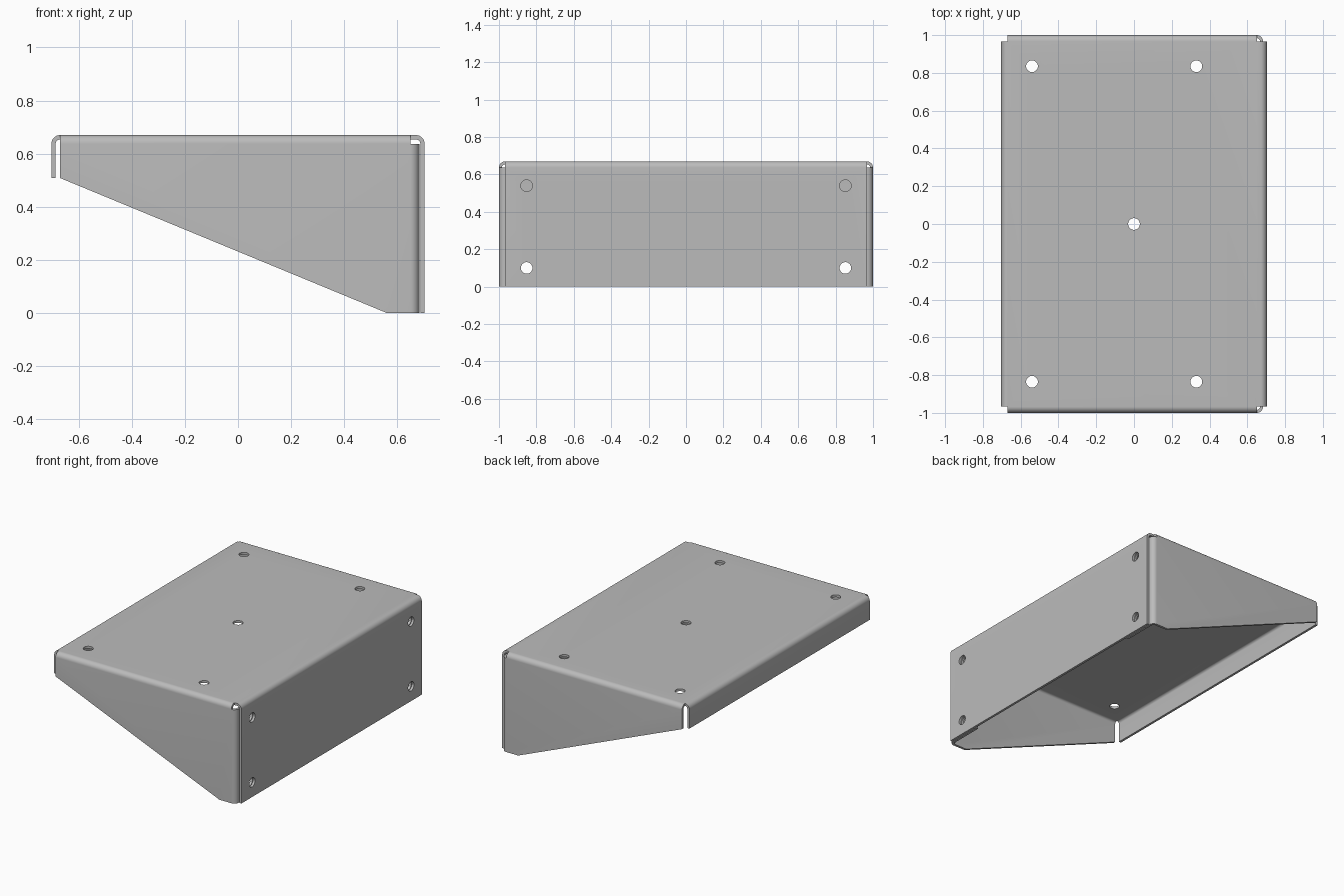
import bpy, bmesh
from math import cos, sin, pi
from mathutils import Matrix, Vector

if "Cube" in bpy.data.objects:
    bpy.data.objects.remove(bpy.data.objects["Cube"])

T = 0.016                      # sheet thickness
R = 0.033                      # outer bend radius
X, Y, H = 0.703, 1.0, 0.67     # half width, half depth, height
LEFT, RIGHT = R - X, X - R     # ends of the flat top along x
WALL_END = 0.65                # where the side walls start their corner bend
LIP = 0.508                    # lower edge of the short lip


def arc(cx, cy, start, end, steps=8):
    return [(cx + R * cos(start + (end - start) * i / steps),
             cy + R * sin(start + (end - start) * i / steps)) for i in range(steps + 1)]


def sweep(bm, profile, place, a, b):
    """Extrude a 2D profile from a to b; place maps (u, v, w) to a point."""
    rows = [[bm.verts.new(place(u, v, w)) for u, v in profile] for w in (a, b)]
    for i in range(len(profile) - 1):
        bm.faces.new((rows[0][i], rows[0][i + 1], rows[1][i + 1], rows[1][i]))


bm = bmesh.new()

# Side walls hanging from the top edges, trimmed to a slope
wall = arc(Y - R, H - R, pi / 2, 0) + [(Y, 0)]
tab = arc(WALL_END, Y - R, pi / 2, 0) + [(WALL_END + R, 0.74)]
for s in (-1, 1):
    sweep(bm, wall, lambda u, v, w: (w, s * u, v), LEFT, WALL_END)
slope = Vector((LIP, 0, 0.56 - LEFT))
bmesh.ops.bisect_plane(bm, geom=bm.verts[:] + bm.edges[:] + bm.faces[:],
                       plane_co=(0.56, 0, 0), plane_no=slope, clear_inner=True)

# Corner bends with tabs tucked behind the mounting flange
for s in (-1, 1):
    sweep(bm, tab, lambda u, v, w: (u, s * v, w), 0, H - R)

# Lip, top panel and mounting flange in one bent strip
strip = ([(-X, LIP)] + arc(LEFT, H - R, pi, pi / 2) + [(WALL_END, H)]
         + arc(RIGHT, H - R, pi / 2, 0) + [(X, 0)])
sweep(bm, strip, lambda u, v, w: (u, w, v), R - Y, Y - R)

bmesh.ops.remove_doubles(bm, verts=bm.verts[:], dist=0.0005)
bmesh.ops.recalc_face_normals(bm, faces=bm.faces[:])
top = max(bm.faces, key=lambda f: f.calc_center_median().z * f.calc_area())
if top.normal.z < 0:
    bmesh.ops.reverse_faces(bm, faces=bm.faces[:])

mesh = bpy.data.meshes.new("bent_sheet_bracket")
bm.to_mesh(mesh)
bm.free()
bracket = bpy.data.objects.new("bent_sheet_bracket", mesh)
bpy.context.collection.objects.link(bracket)

# Bolt hole cutters
cut = bmesh.new()


def drill(matrix):
    bmesh.ops.create_cone(cut, cap_ends=True, segments=32, radius1=0.031,
                          radius2=0.031, depth=0.1, matrix=matrix)


drill(Matrix.Translation((0, 0, H)))
for s in (-1, 1):
    for x in (-0.54, 0.33):
        drill(Matrix.Translation((x, s * 0.835, H)))
    for z in (0.1, 0.54):
        drill(Matrix.Translation((X, s * 0.852, z)) @ Matrix.Rotation(pi / 2, 4, "Y"))
cut_mesh = bpy.data.meshes.new("hole_cutters")
cut.to_mesh(cut_mesh)
cut.free()
cutters = bpy.data.objects.new("hole_cutters", cut_mesh)
cutters.hide_render = True
bpy.context.collection.objects.link(cutters)

# Sheet thickness, then holes
solid = bracket.modifiers.new("thickness", "SOLIDIFY")
solid.thickness = T
solid.offset = -1
solid.use_even_offset = True
holes = bracket.modifiers.new("holes", "BOOLEAN")
holes.operation = "DIFFERENCE"
holes.solver = "EXACT"
holes.object = cutters

bpy.ops.object.select_all(action="DESELECT")
bracket.select_set(True)
bpy.context.view_layer.objects.active = bracket
for name in ("thickness", "holes"):
    bpy.ops.object.modifier_apply(modifier=name)
bpy.data.objects.remove(cutters)
bpy.ops.object.shade_smooth_by_angle(angle=pi / 6)

# Plain grey metal
grey = bpy.data.materials.new("grey_metal")
grey.use_nodes = True
colour = (0.5, 0.5, 0.5, 1)
grey.diffuse_color = colour
grey.node_tree.nodes["Principled BSDF"].inputs["Base Color"].default_value = colour
bracket.data.materials.clear()
bracket.data.materials.append(grey)
